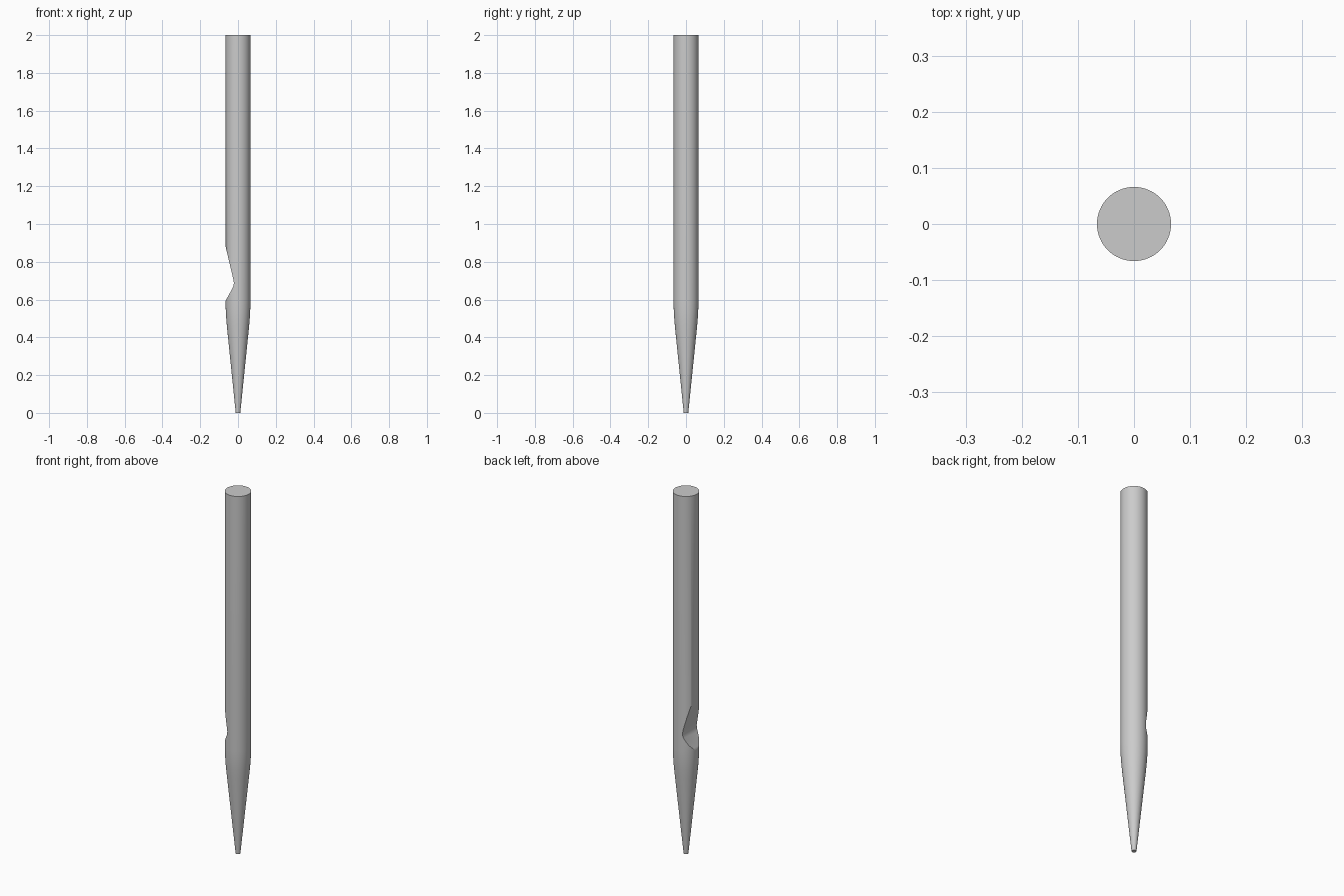
import bpy, bmesh, math

if "Cube" in bpy.data.objects:
    bpy.data.objects.remove(bpy.data.objects["Cube"])

def mesh_object(name, bm):
    bmesh.ops.recalc_face_normals(bm, faces=bm.faces)
    mesh = bpy.data.meshes.new(name)
    bm.to_mesh(mesh)
    bm.free()
    obj = bpy.data.objects.new(name, mesh)
    bpy.context.collection.objects.link(obj)
    return obj

# Stake: turned profile (radius, height) with a tapered, blunt point
SIDES = 64
profile = [(0.012, 0), (0.057, 0.44), (0.0615, 0.49), (0.0645, 0.535),
           (0.066, 0.59), (0.066, 2.0)]
bm = bmesh.new()
rings = [[bm.verts.new((r * math.cos(2 * math.pi * i / SIDES),
                        r * math.sin(2 * math.pi * i / SIDES), z))
          for i in range(SIDES)] for r, z in profile]
for low, high in zip(rings, rings[1:]):
    for i in range(SIDES):
        j = (i + 1) % SIDES
        bm.faces.new((low[i], low[j], high[j], high[i]))
bm.faces.new(rings[0][::-1])
bm.faces.new(rings[-1])
stake = mesh_object("stake", bm)

# Notch cutter: prism with (x, z) outline running along y
outline = [(-0.12, 0.495), (-0.027, 0.664), (-0.023, 0.677), (-0.022, 0.69),
           (-0.024, 0.704), (-0.027, 0.717), (-0.12, 1.11)]
bm = bmesh.new()
face = bm.faces.new([bm.verts.new((x, -0.15, z)) for x, z in outline])
ext = bmesh.ops.extrude_face_region(bm, geom=[face])
bmesh.ops.translate(bm, vec=(0, 0.3, 0),
                    verts=[g for g in ext["geom"] if isinstance(g, bmesh.types.BMVert)])
cutter = mesh_object("notch_cutter", bm)
cutter.hide_render = True

# Cut the notch, then smooth the round surfaces
cut = stake.modifiers.new("notch", 'BOOLEAN')
cut.operation = 'DIFFERENCE'
cut.solver = 'EXACT'
cut.object = cutter
bpy.ops.object.select_all(action='DESELECT')
stake.select_set(True)
bpy.context.view_layer.objects.active = stake
bpy.ops.object.modifier_apply(modifier=cut.name)
bpy.data.objects.remove(cutter)
bpy.ops.object.shade_smooth_by_angle(angle=math.radians(30))
